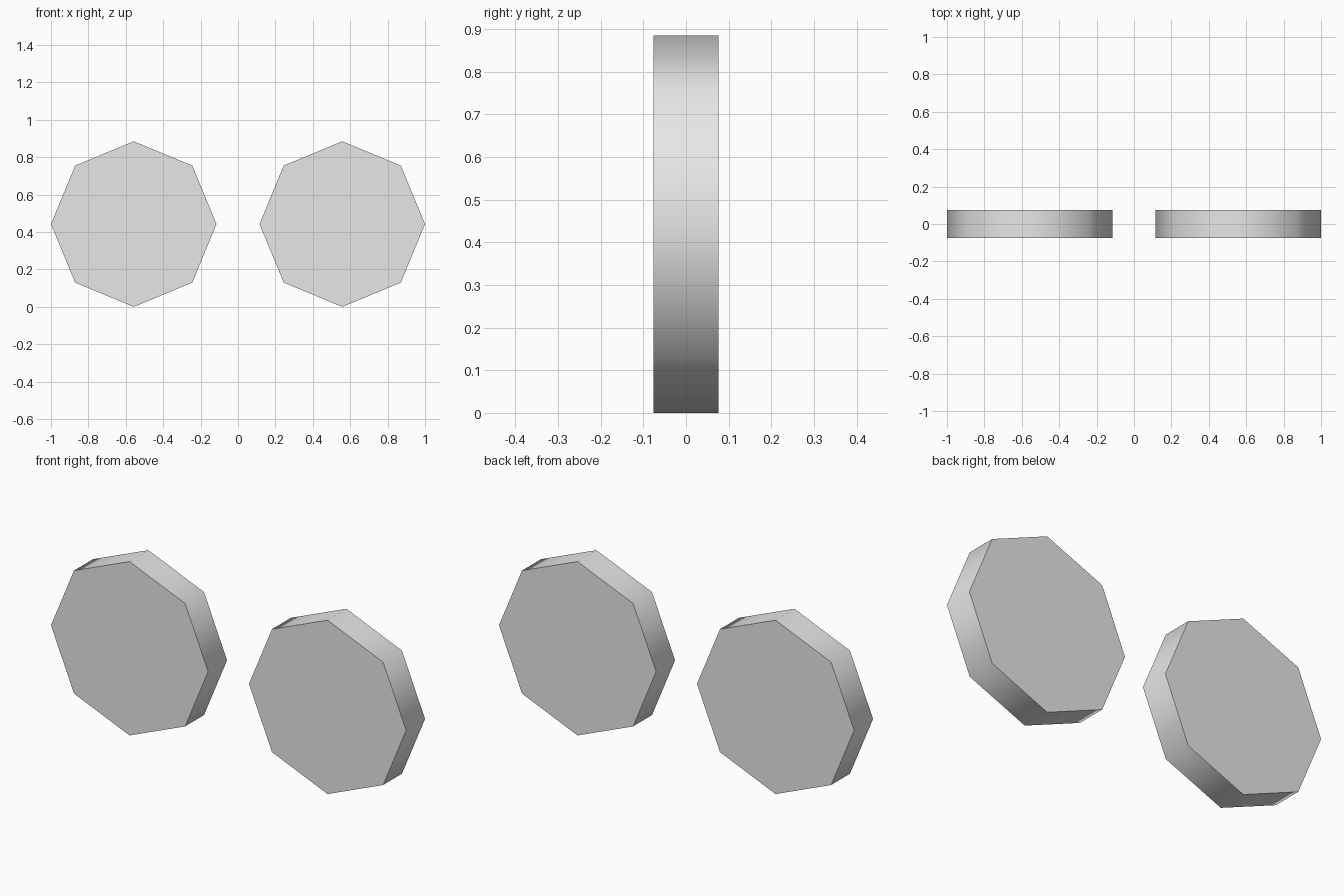
import bpy
import math

# Remove the default object
cube = bpy.data.objects.get("Cube")
if cube:
    bpy.data.objects.remove(cube, do_unlink=True)

RADIUS = 0.4425
DEPTH = 0.152

# Single light grey material
grey = bpy.data.materials.new("light_grey")
grey.use_nodes = True
colour = (0.8, 0.8, 0.8, 1.0)
grey.diffuse_color = colour
bsdf = next(n for n in grey.node_tree.nodes if n.type == "BSDF_PRINCIPLED")
bsdf.inputs["Base Color"].default_value = colour


def add_disc(name, side):
    """Eight-sided disc standing on one corner, with a smooth rim and flat caps."""
    bpy.ops.mesh.primitive_cylinder_add(
        vertices=8, radius=RADIUS, depth=DEPTH,
        location=(side * (1 - RADIUS), 0, RADIUS),
        rotation=(math.pi / 2, 0, 0))
    disc = bpy.context.object
    disc.name = name
    disc.data.materials.append(grey)
    bpy.ops.object.shade_smooth_by_angle(angle=math.radians(60))


# Pair of discs
for name, side in (("left_disc", 1), ("right_disc", -1)):
    add_disc(name, side)
